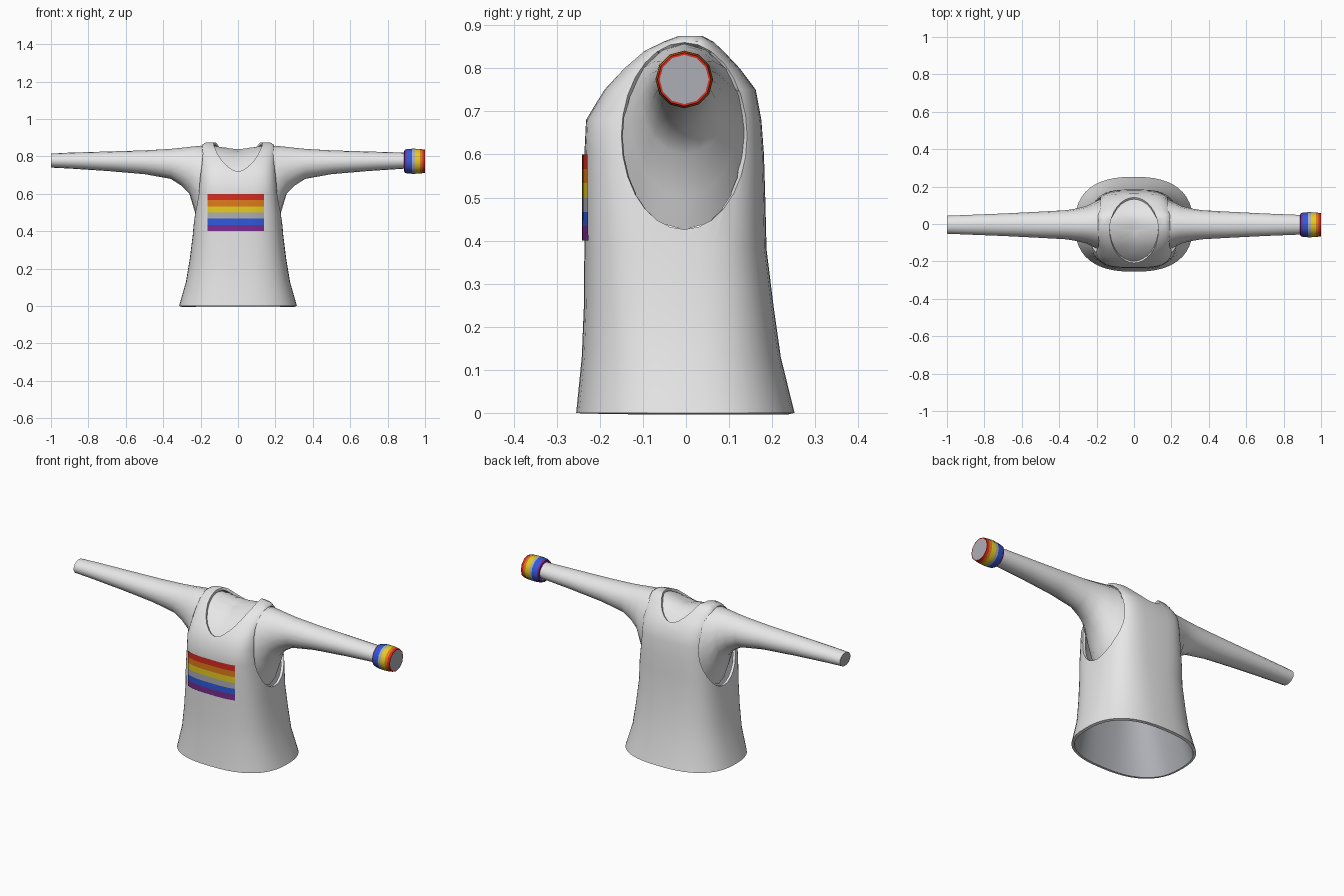
import bpy, bmesh, math

if "Cube" in bpy.data.objects:
    bpy.data.objects.remove(bpy.data.objects["Cube"])


def mat(name, rgb):
    m = bpy.data.materials.new(name)
    m.diffuse_color = (*rgb, 1)
    m.use_nodes = True
    m.node_tree.nodes["Principled BSDF"].inputs["Base Color"].default_value = m.diffuse_color
    return m


white = mat("white_cloth", (0.8, 0.8, 0.8))
grey = mat("grey", (0.42, 0.43, 0.46))
red = mat("red", (0.68, 0.025, 0.015))
orange = mat("orange", (0.75, 0.2, 0.01))
yellow = mat("yellow", (0.8, 0.6, 0.015))
blue = mat("blue", (0.03, 0.1, 0.72))
purple = mat("purple", (0.2, 0.025, 0.28))
rainbow = [red, orange, yellow, grey, blue, purple]


def make(name, bm, mats, angle=40):
    bmesh.ops.recalc_face_normals(bm, faces=bm.faces)
    me = bpy.data.meshes.new(name)
    bm.to_mesh(me)
    bm.free()
    for m in mats:
        me.materials.append(m)
    ob = bpy.data.objects.new(name, me)
    bpy.context.collection.objects.link(ob)
    activate(ob)
    if angle:
        bpy.ops.object.shade_smooth_by_angle(angle=math.radians(angle))
    return ob


def activate(ob):
    bpy.ops.object.select_all(action='DESELECT')
    ob.select_set(True)
    bpy.context.view_layer.objects.active = ob


def loft(bm, rings, idx=None, caps=(None, None)):
    """Skin a list of rings; idx colours each band, caps colour the ends."""
    vs = [[bm.verts.new(p) for p in r] for r in rings]
    n = len(vs[0])
    for k in range(len(vs) - 1):
        for i in range(n):
            j = (i + 1) % n
            f = bm.faces.new((vs[k][i], vs[k][j], vs[k + 1][j], vs[k + 1][i]))
            f.material_index = idx[k] if idx else 0
    for ring, c in ((vs[0], caps[0]), (vs[-1], caps[1])):
        if c is not None:
            bm.faces.new(ring).material_index = c


def lerp_table(t, table):
    """Piecewise linear lookup, first column is the key."""
    t = min(max(t, table[0][0]), table[-1][0])
    for a, b in zip(table, table[1:]):
        if t <= b[0]:
            f = (t - a[0]) / (b[0] - a[0])
            return [u + (v - u) * f for u, v in zip(a, b)]


def angles(n):
    return [2 * math.pi * i / n for i in range(n)]


# Shirt body: height, half width, front y, back y, squareness
BODY = [(0, .315, -.255, .252, 2.5), (.13, .278, -.242, .22, 2.6),
        (.25, .258, -.237, .203, 2.8), (.38, .242, -.236, .187, 3.0),
        (.5, .232, -.236, .184, 3.3), (.6, .218, -.236, .181, 3.6),
        (.68, .21, -.232, .175, 4), (.75, .205, -.19, .162, 4),
        (.80, .203, -.145, .125, 4), (.84, .2, -.10, .088, 4),
        (.862, .192, -.055, .065, 4), (.875, .17, -.02, .04, 4)]


def body_ring(row, n=48):
    z, a, yf, yb, p = row
    c, b = (yf + yb) / 2, (yb - yf) / 2

    def sup(v, s):
        return math.copysign(abs(v) ** (2 / p), v) * s
    return [(sup(math.cos(t), a), c + sup(math.sin(t), b), z) for t in angles(n)]


bm = bmesh.new()
loft(bm, [body_ring(r) for r in BODY], caps=(1, 0))
shirt = make("shirt", bm, [white, grey], None)

# Cutters for the armholes and the neck opening
NECK_Y, NECK_A, NECK_B = -.033, .13, .175
bm = bmesh.new()
loft(bm, [[(x, -.004 + .146 * math.cos(t), .643 + .217 * math.sin(t))
           for t in angles(28)] for x in (-.6, .6)], [1], (1, 1))
arm_cut = make("armhole_cutter", bm, [white, grey], None)
bm = bmesh.new()
loft(bm, [[(NECK_A * math.cos(t), NECK_Y + NECK_B * math.sin(t), z)
           for t in angles(32)] for z in (-.2, 1.1)], [1], (1, 1))
neck_cut = make("neck_cutter", bm, [white, grey], None)
activate(shirt)
for c in (arm_cut, neck_cut):
    c.hide_render = True
    m = shirt.modifiers.new("cut", 'BOOLEAN')
    m.operation, m.solver, m.object = 'DIFFERENCE', 'EXACT', c
    bpy.ops.object.modifier_apply(modifier=m.name)
    bpy.data.objects.remove(c)

# Keep only the outer cloth, then give it thickness and a grey lining
bm = bmesh.new()
bm.from_mesh(shirt.data)
bmesh.ops.delete(bm, geom=[f for f in bm.faces if f.material_index == 1],
                 context='FACES')
bm.to_mesh(shirt.data)
bm.free()
m = shirt.modifiers.new("thickness", 'SOLIDIFY')
m.thickness, m.offset, m.material_offset = .015, -1, 1
m.material_offset_rim = 0
bpy.ops.object.modifier_apply(modifier=m.name)
bpy.ops.object.shade_smooth_by_angle(angle=math.radians(40))

# Upper chest filling the neck opening, with a shallow dip in the middle
TOP = [(-.236, .66), (-.232, .68), (-.19, .75), (-.145, .80), (-.10, .84),
       (-.05, .864), (0, .875), (.05, .868), (.088, .84), (.125, .80),
       (.162, .75), (.175, .68)]
bm = bmesh.new()
rings = []
for r in (1.06, .9, .7, .5, .3, .12, .02):
    ring = []
    for t in angles(32):
        y = NECK_Y + r * NECK_B * math.sin(t)
        z = lerp_table(y, TOP)[1] - .018 - .022 * max(0, 1 - r)
        ring.append((r * NECK_A * math.cos(t), y, z))
    rings.append(ring)
loft(bm, rings, caps=(None, 0))
chest = make("upper_chest", bm, [white], 60)

# Arms: top x, top z, bottom x, bottom z, half depth, side pull-in
ARM = [(.16, .855, .205, .425, .152, .04), (.2, .857, .23, .5, .125, .01),
       (.25, .852, .26, .6, .1, 0), (.3, .846, .305, .645, .088, 0),
       (.36, .84, .36, .68, .078, 0), (.5, .832, .5, .705, .07, 0),
       (.7, .826, .7, .722, .06, 0), (.9, .82, .9, .735, .052, 0),
       (1, .815, 1, .74, .048, 0)]
for side, name, rows in ((-1, "left_sleeve_arm", ARM), (1, "right_sleeve_arm", ARM[:-1])):
    bm = bmesh.new()
    rings = []
    for xt, zt, xb, zb, h, pull in rows:
        ring = []
        for t in angles(16):
            f = (1 + math.sin(t)) / 2
            x = xb + (xt - xb) * f - pull * math.cos(t) ** 2
            ring.append((side * x, -.004 + h * math.cos(t), zb + (zt - zb) * f))
        rings.append(ring)
    loft(bm, rings, caps=(None, 1))
    make(name, bm, [white, grey], 50)

# Striped wristband, closed by a grey disc
BAND = [(.888, .05), (.89, .061), (.90, .064), (.93, .067), (.945, .067),
        (.972, .066), (.986, .064), (1, .062), (1, .057)]
bm = bmesh.new()
loft(bm, [[(x, -.004 + r * math.cos(t), .774 + r * math.sin(t))
           for t in angles(12)] for x, r in BAND],
     [5, 5, 4, 3, 2, 1, 0, 0], (None, 3))
make("wristband", bm, rainbow, 50)

# Rainbow panel following the front of the shirt
bm = bmesh.new()
XS = [-.163 + .303 * i / 16 for i in range(17)]
grid = []
for k in range(13):
    z = .6 - .2 * k / 12
    _, a, yf, yb, p = lerp_table(z, BODY)
    c, b = (yf + yb) / 2, (yb - yf) / 2
    grid.append([bm.verts.new((x, c - b * (1 - abs(x / a) ** p) ** (1 / p) - .005, z))
                 for x in XS])
for k in range(12):
    for i in range(16):
        f = bm.faces.new((grid[k][i], grid[k + 1][i], grid[k + 1][i + 1], grid[k][i + 1]))
        f.material_index = k // 2
bm.normal_update()
panel = make("rainbow_panel", bm, rainbow, 40)
if panel.data.polygons[0].normal.y > 0:
    panel.data.flip_normals()
if chest.data.polygons[-1].normal.z < 0:
    chest.data.flip_normals()
